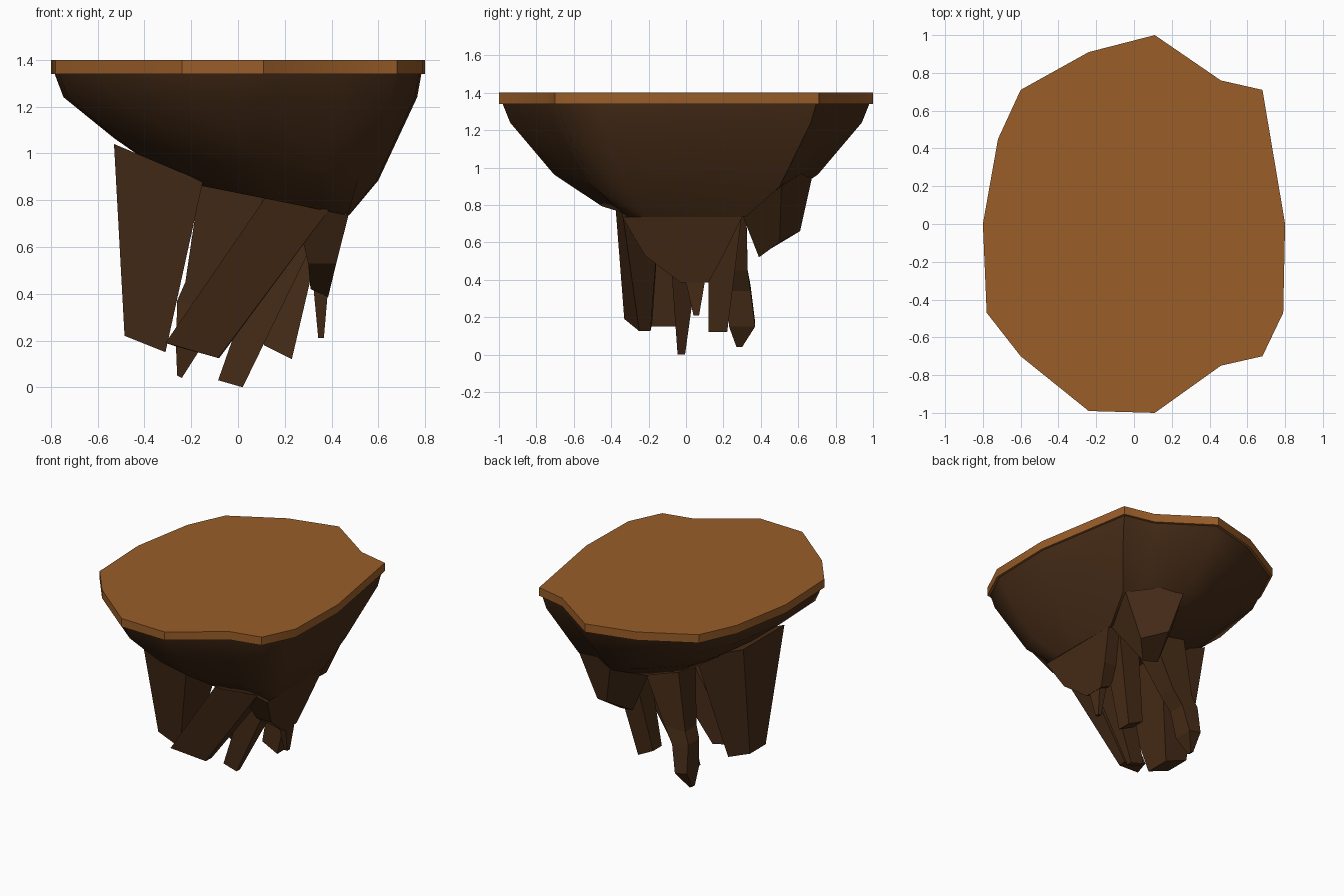
import bpy
import math


def material(name, color):
    m = bpy.data.materials.new(name)
    m.diffuse_color = (*color, 1)
    return m


TOP_WOOD = material("cut_wood", (0.32, 0.11, 0.022))
BARK = material("dark_bark", (0.064, 0.026, 0.009))


def loft(name, rings, mat, smooth=None):
    """Skin a stack of equal-length rings (top to bottom) and cap both ends."""
    n = len(rings[0])
    verts = [p for ring in rings for p in ring]
    faces = [tuple(range(n)), tuple(reversed(range(len(verts) - n, len(verts))))]
    for r in range(len(rings) - 1):
        a, b = r * n, (r + 1) * n
        for i in range(n):
            j = (i + 1) % n
            faces.append((a + i, b + i, b + j, a + j))
    mesh = bpy.data.meshes.new(name)
    mesh.from_pydata(verts, [], faces)
    mesh.materials.append(mat)
    obj = bpy.data.objects.new(name, mesh)
    bpy.context.collection.objects.link(obj)
    if smooth:
        bpy.context.view_layer.objects.active = obj
        obj.select_set(True)
        bpy.ops.object.shade_smooth_by_angle(angle=math.radians(smooth))
        obj.select_set(False)
    return obj


# Irregular outline, counter-clockwise seen from above
OUTLINE = [(0.11, 1.0), (-0.24, 0.91), (-0.60, 0.71), (-0.72, 0.45), (-0.80, 0.0),
           (-0.78, -0.47), (-0.60, -0.70), (-0.24, -0.99), (0.11, -1.0),
           (0.46, -0.75), (0.68, -0.70), (0.79, -0.47), (0.80, 0.0),
           (0.68, 0.71), (0.46, 0.76)]


def ring(sx, sy, cx, z, slope=0.0, x_max=1.0):
    """Scaled outline, tilted so that z drops along x and clipped at x_max."""
    pts = [(min(cx + x * sx, x_max), y * sy) for x, y in OUTLINE]
    return [(x, y, z - slope * x) for x, y in pts]


# Flat top slab
loft("top_slab", [ring(1, 1, 0, 1.40), ring(1, 1, 0, 1.34)], TOP_WOOD, 30)

# Tapering lopsided stump body
loft("stump_body", [ring(0.98, 0.98, 0, 1.34),
                    ring(0.945, 0.94, 0.01, 1.24),
                    ring(0.706, 0.705, 0.035, 0.98, 0.16),
                    ring(0.50, 0.45, 0.13, 0.83, 0.20, 0.475)], BARK, 60)


def root(name, *sections):
    """Root from four-sided sections: x0, x1, y0, y1, z at x0, z at x1."""
    rings = [[(x0, y1, z0), (x0, y0, z0), (x1, y0, z1), (x1, y1, z1)]
             for x0, x1, y0, y1, z0, z1 in sections]
    loft(name, rings, BARK)


# Hanging roots
root("left_root",
     (-0.53, -0.15, -0.37, 0.10, 1.04, 0.88),
     (-0.485, -0.31, -0.22, -0.04, 0.22, 0.15))
root("middle_root",
     (0.20, 0.39, -0.10, 0.10, 0.84, 0.76),
     (-0.085, 0.02, -0.045, -0.005, 0.03, 0.0))
root("rear_right_root",
     (0.22, 0.38, 0.12, 0.30, 0.80, 0.76),
     (0.11, 0.23, 0.12, 0.22, 0.18, 0.12))
root("rear_left_root",
     (-0.16, 0.12, 0.12, 0.32, 0.89, 0.83),
     (-0.225, -0.06, 0.20, 0.33, 0.45, 0.45),
     (-0.26, -0.13, 0.22, 0.345, 0.37, 0.34),
     (-0.265, -0.17, 0.23, 0.37, 0.17, 0.15),
     (-0.26, -0.24, 0.27, 0.30, 0.05, 0.04))
# Broad front root leaning left, with a skewed foot
loft("front_root", [[(0.15, -0.16, 0.84), (0.13, -0.38, 0.83), (0.39, -0.34, 0.76), (0.39, -0.14, 0.77)],
                    [(-0.25, -0.18, 0.17), (-0.31, -0.33, 0.19), (-0.085, -0.25, 0.125), (-0.08, -0.19, 0.125)]], BARK)
# Short wide back root spreading up along the rear right of the body
loft("back_root", [[(0.12, 0.69, 1.02), (0.0, 0.40, 0.87), (0.46, 0.30, 0.75), (0.50, 0.51, 0.90)],
                   [(0.21, 0.61, 0.66), (0.14, 0.41, 0.54), (0.25, 0.39, 0.52), (0.36, 0.50, 0.60)]], BARK)
# Right side wedge ending in a thin tip
root("right_root",
     (0.24, 0.472, -0.34, 0.30, 0.78, 0.735),
     (0.30, 0.42, -0.22, 0.20, 0.53, 0.53),
     (0.31, 0.385, -0.03, 0.12, 0.42, 0.385))
root("right_root_tip",
     (0.32, 0.383, -0.02, 0.11, 0.54, 0.54),
     (0.325, 0.382, 0.0, 0.10, 0.40, 0.385),
     (0.343, 0.367, 0.04, 0.07, 0.21, 0.21))
